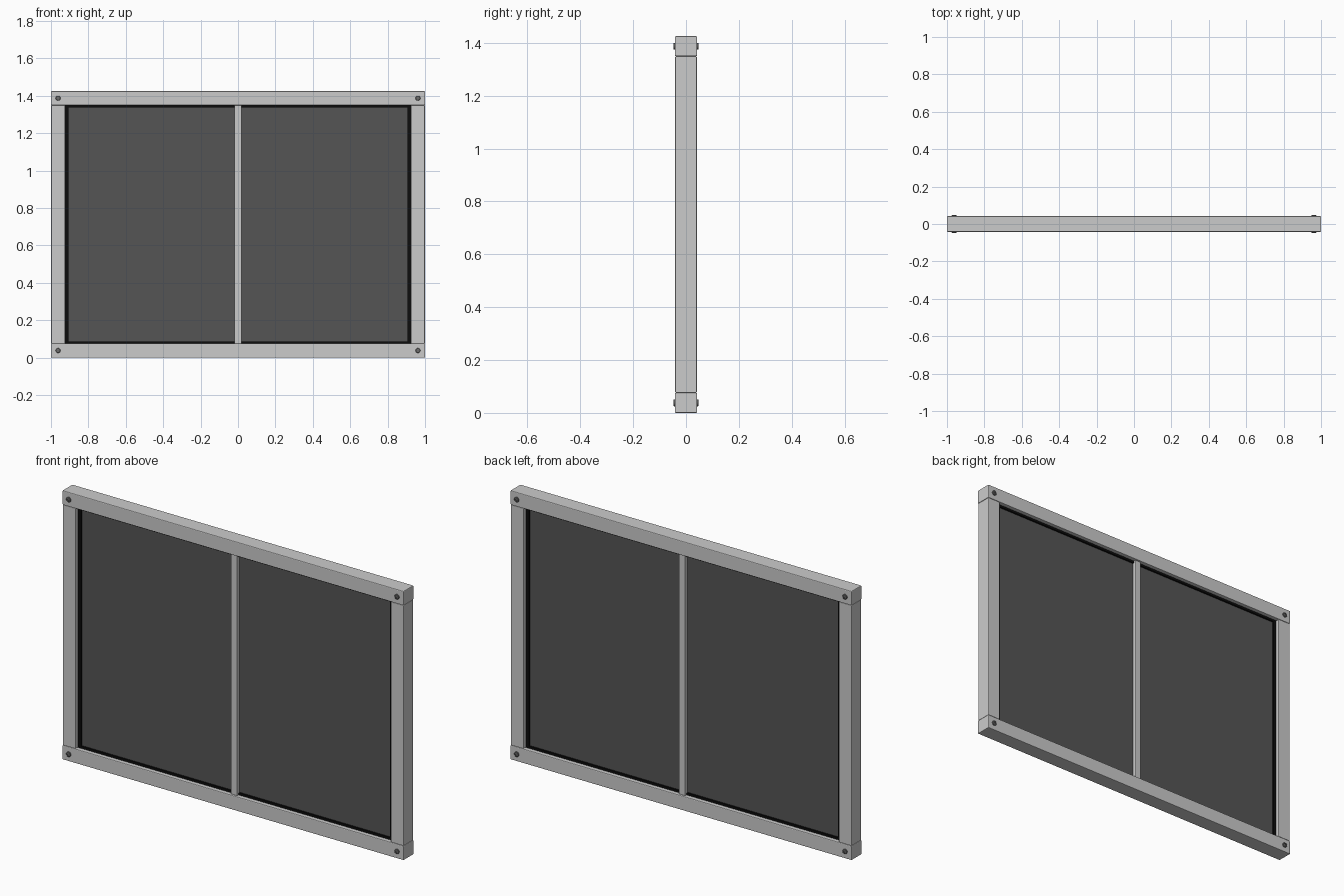
import bpy, bmesh, math
from mathutils import Matrix

if "Cube" in bpy.data.objects:
    bpy.data.objects.remove(bpy.data.objects["Cube"])

H, BAR, D = 1.425, 0.076, 0.042   # total height, bar size, half depth


def material(name, v):
    m = bpy.data.materials.new(name)
    m.diffuse_color = (v, v, v, 1)
    m.use_nodes = True
    m.node_tree.nodes["Principled BSDF"].inputs["Base Color"].default_value = m.diffuse_color
    return m


RUBBER = material("black rubber", 0.004)
GLASS = material("dark glass", 0.09)
STEEL = material("dark steel", 0.15)


def finish(name, bm, mat=None, bevel=0):
    bmesh.ops.recalc_face_normals(bm, faces=bm.faces)
    me = bpy.data.meshes.new(name)
    bm.to_mesh(me)
    bm.free()
    ob = bpy.data.objects.new(name, me)
    bpy.context.collection.objects.link(ob)
    if mat:
        me.materials.append(mat)
    if bevel:
        b = ob.modifiers.new("bevel", "BEVEL")
        b.width, b.segments = bevel, 2
    return ob


def box(name, x, y, z, mat=None, bevel=0):
    """Box from (min, max) ranges."""
    bm = bmesh.new()
    size = [r[1] - r[0] for r in (x, y, z)]
    mid = [(r[1] + r[0]) / 2 for r in (x, y, z)]
    bmesh.ops.create_cube(bm, size=1, matrix=Matrix.Translation(mid) @ Matrix.Diagonal((*size, 1)))
    return finish(name, bm, mat, bevel)


# Outer frame: long rails over shorter stiles
box("bottom_rail", (-1, 1), (-D, D), (0, BAR), bevel=0.004)
box("top_rail", (-1, 1), (-D, D), (H - BAR, H), bevel=0.004)
for side, s in (("left", -1), ("right", 1)):
    box(side + "_stile", sorted((s * 0.924, s * 0.999)), (-0.041, 0.041), (BAR, H - BAR), bevel=0.003)

# Centre mullion
box("centre_mullion", (-0.018, 0.018), (-0.033, 0.033), (BAR, H - BAR), bevel=0.002)

# Glass panes with rubber gaskets at the frame
G = 0.021
for side, s in (("left", -1), ("right", 1)):
    box(side + "_pane", sorted((s * 0.016, s * 0.91)), (-0.012, 0.012), (BAR + 0.005, H - BAR - 0.005), GLASS)
    box(side + "_gasket", sorted((s * 0.906, s * 0.926)), (-G, G), (BAR, H - BAR), RUBBER)
    for level, z0 in (("bottom", BAR - 0.001), ("top", H - BAR - 0.011)):
        box(f"{side}_{level}_gasket", sorted((s * 0.017, s * 0.906)), (-G, G), (z0, z0 + 0.012), RUBBER)


def bolt(name, x, z, f):
    """Round head with a hexagonal socket, on face f (-1 front, 1 back)."""
    bm = bmesh.new()
    # (sides, radius, height) rings from base to socket floor
    profile = ((24, 0.013, -0.002), (24, 0.013, 0.004), (24, 0.011, 0.0055),
               (24, 0.006, 0.0055), (24, 0.006, 0.002))
    rings = []
    for n, r, h in profile:
        ring = []
        for i in range(n):
            a = math.tau * i / n
            if r < 0.01:   # hexagonal outline
                rr = r * math.cos(math.pi / 6) / math.cos(a % (math.pi / 3) - math.pi / 6)
            else:
                rr = r
            ring.append(bm.verts.new((x + rr * math.cos(a), f * (D + h), z + rr * math.sin(a))))
        rings.append(ring)
    for a, b in zip(rings, rings[1:]):
        for i in range(24):
            j = (i + 1) % 24
            bm.faces.new((a[i], a[j], b[j], b[i]))
    bm.faces.new(rings[0])
    bm.faces.new(rings[-1])
    ob = finish(name, bm, STEEL)
    bpy.context.view_layer.objects.active = ob
    ob.select_set(True)
    bpy.ops.object.shade_smooth_by_angle(angle=math.radians(25))
    ob.select_set(False)


# Corner bolts on both faces
for face, f in (("front", -1), ("back", 1)):
    for side, s in (("left", -1), ("right", 1)):
        for level, z in (("bottom", BAR / 2), ("top", H - BAR / 2)):
            bolt(f"{face}_{side}_{level}_bolt", s * 0.962, z, f)
